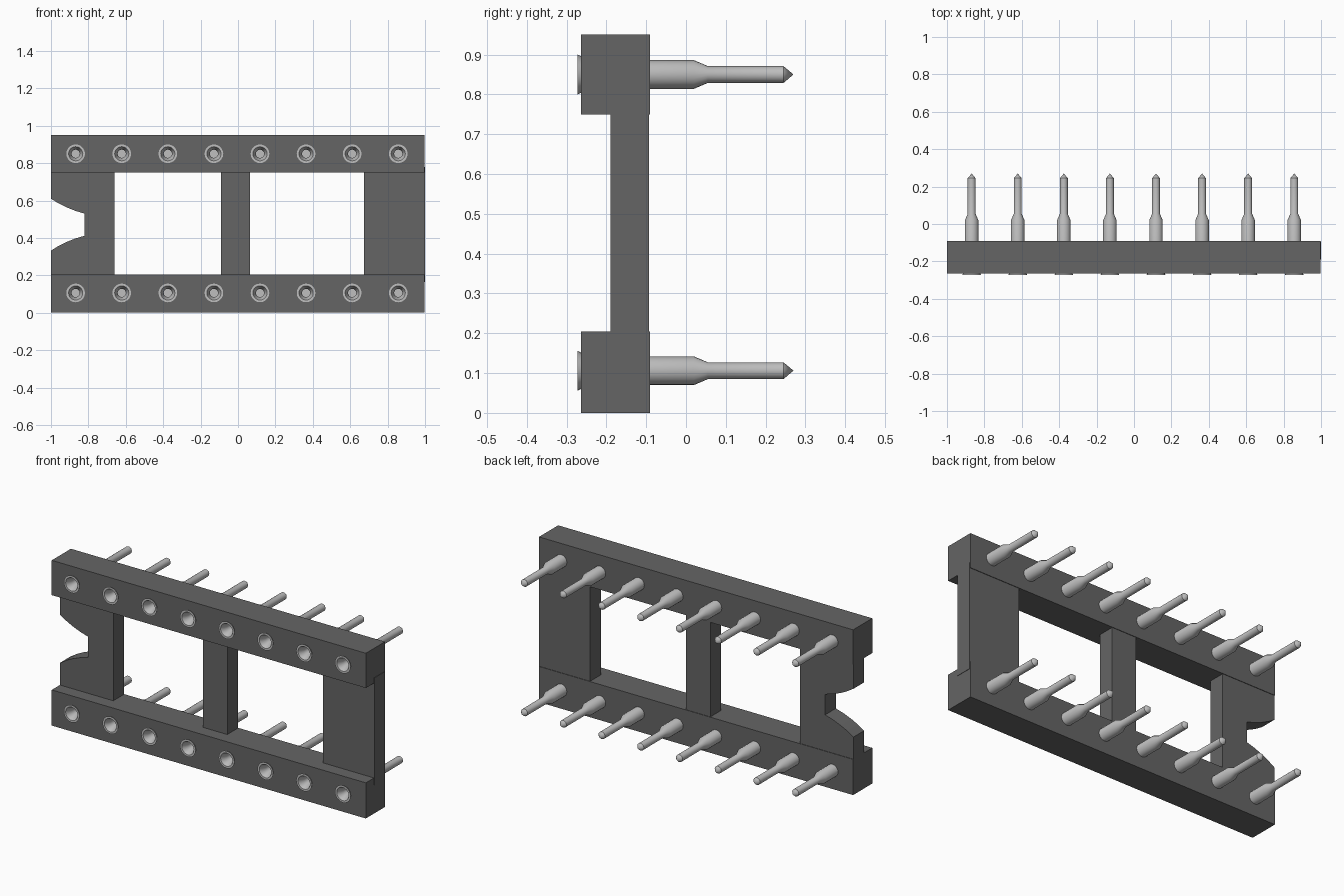
import bpy, bmesh, math
from mathutils import Matrix, Vector

cube = bpy.data.objects.get("Cube")
if cube:
    bpy.data.objects.remove(cube, do_unlink=True)


def material(name, value, metallic=0.0):
    mat = bpy.data.materials.new(name)
    mat.use_nodes = True
    color = (value, value, value, 1)
    mat.diffuse_color = color
    mat.node_tree.nodes["Principled BSDF"].inputs["Base Color"].default_value = color
    return mat


plastic = material("dark grey plastic", 0.13)
metal = material("light grey metal", 0.52)


def make_object(name, bm, mat):
    bmesh.ops.recalc_face_normals(bm, faces=bm.faces)
    mesh = bpy.data.meshes.new(name)
    bm.to_mesh(mesh)
    bm.free()
    mesh.materials.append(mat)
    obj = bpy.data.objects.new(name, mesh)
    bpy.context.collection.objects.link(obj)
    return obj


def slab(name, outline, y0, y1):
    """Extrude an x-z outline from y0 to y1."""
    bm = bmesh.new()
    face = bm.faces.new([bm.verts.new((x, y0, z)) for x, z in outline])
    out = bmesh.ops.extrude_face_region(bm, geom=[face])
    moved = [v for v in out["geom"] if isinstance(v, bmesh.types.BMVert)]
    bmesh.ops.translate(bm, verts=moved, vec=(0, y1 - y0, 0))
    return make_object(name, bm, plastic)


def box(name, x0, x1, z0, z1, y0, y1):
    return slab(name, [(x0, z0), (x1, z0), (x1, z1), (x0, z1)], y0, y1)


def lathe(bm, profile, steps=20):
    """Spin a (radius, y) profile around the y axis."""
    verts = [bm.verts.new((r, y, 0)) for r, y in profile]
    edges = [bm.edges.new(pair) for pair in zip(verts, verts[1:])]
    bmesh.ops.spin(bm, geom=verts + edges, cent=(0, 0, 0), axis=(0, 1, 0),
                   angle=math.tau, steps=steps)
    bmesh.ops.remove_doubles(bm, verts=bm.verts, dist=1e-4)


FRONT, BACK = -0.264, -0.09
WEB_FRONT, WEB_BACK = -0.19, -0.093
LOW, HIGH = 0.205, 0.75
PIN_X = [-0.868 + i * 0.2464 for i in range(8)]
ROWS = {"lower": 0.106, "upper": 0.85}

# Long rails that carry the pins
rails = {"lower": box("lower_rail", -1, 0.998, 0, LOW, FRONT, BACK),
         "upper": box("upper_rail", -1, 0.998, HIGH, 0.95, FRONT, BACK)}

# Bars joining the rails
box("middle_bar", -0.09, 0.065, LOW - 0.01, HIGH + 0.01, WEB_FRONT, WEB_BACK)
box("left_end_bar", 0.675, 1, LOW - 0.04, HIGH + 0.03, WEB_FRONT, WEB_BACK)

# End bar with the orientation notch
notch = [(-1, 0.61), (-0.96, 0.585), (-0.92, 0.565), (-0.87, 0.545), (-0.82, 0.53)]
middle = 0.471
mirrored = [(x, 2 * middle - z) for x, z in reversed(notch)]
slab("right_end_bar", [(-1, HIGH)] + notch + mirrored
     + [(-1, LOW), (-0.66, LOW), (-0.66, HIGH)], WEB_FRONT, WEB_BACK)

# Pins with a flared open socket in front and a stepped leg behind
pin_profile = [(0, 0.27), (0.021, 0.245), (0.021, 0.055), (0.036, 0.02),
               (0.036, -0.255), (0.045, -0.262), (0.05, -0.272), (0.038, -0.272),
               (0.022, -0.235), (0.022, -0.15), (0, -0.15)]
bore_profile = [(0, -0.3), (0.037, -0.3), (0.037, -0.13), (0, -0.13)]
pin_bm = bmesh.new()
lathe(pin_bm, pin_profile)
first = make_object("pin", pin_bm, metal)
bpy.context.view_layer.objects.active = first
first.select_set(True)
bpy.ops.object.shade_smooth_by_angle(angle=math.radians(25))

for row, z in ROWS.items():
    bores = bmesh.new()
    for i, x in enumerate(PIN_X):
        pin = bpy.data.objects.new(f"{row}_pin_{i + 1}", first.data)
        pin.location = (x, 0, z)
        bpy.context.collection.objects.link(pin)
        bore = bmesh.new()
        lathe(bore, bore_profile)
        bmesh.ops.transform(bore, matrix=Matrix.Translation(Vector((x, 0, z))),
                            verts=bore.verts)
        temp = bpy.data.meshes.new("bore")
        bore.to_mesh(temp)
        bore.free()
        bores.from_mesh(temp)
        bpy.data.meshes.remove(temp)
    # Bores so the sockets stay open
    cutter = make_object(f"{row}_bore_cutter", bores, plastic)
    cutter.hide_render = True
    cutter.hide_viewport = True
    cut = rails[row].modifiers.new("bores", "BOOLEAN")
    cut.operation = "DIFFERENCE"
    cut.solver = "EXACT"
    cut.object = cutter

bpy.data.objects.remove(first, do_unlink=True)
